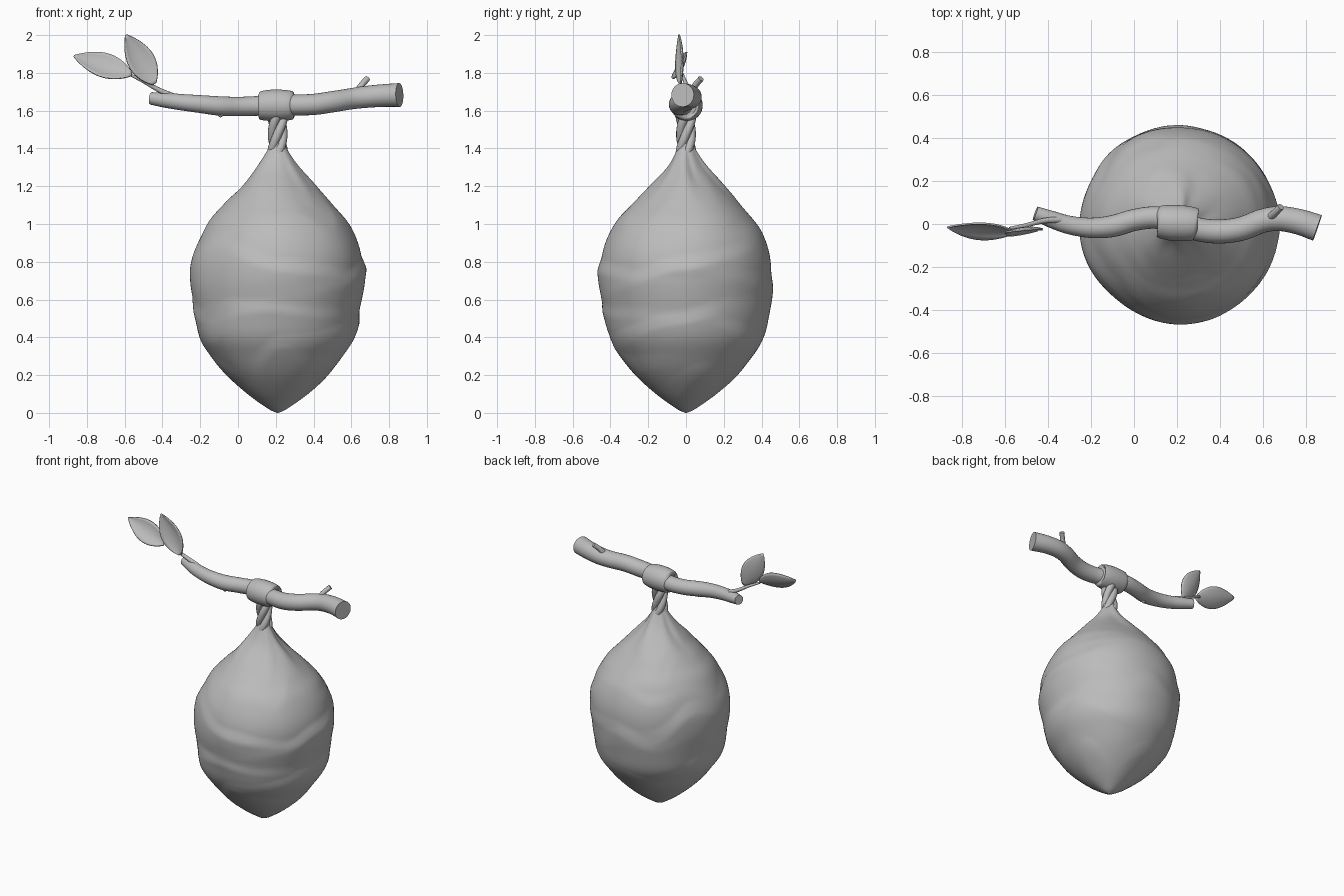
import bpy, bmesh, math
from mathutils import Vector, noise

cube = bpy.data.objects.get("Cube")
if cube:
    bpy.data.objects.remove(cube)

grey = bpy.data.materials.new("plain grey")
grey.use_nodes = True
grey.diffuse_color = (0.5, 0.5, 0.5, 1)
grey.node_tree.nodes["Principled BSDF"].inputs["Base Color"].default_value = (0.5, 0.5, 0.5, 1)

CX = 0.21  # hanging axis of the pod


def finish(name, bm, angle=40):
    bmesh.ops.recalc_face_normals(bm, faces=bm.faces)
    mesh = bpy.data.meshes.new(name)
    bm.to_mesh(mesh)
    bm.free()
    mesh.materials.append(grey)
    ob = bpy.data.objects.new(name, mesh)
    bpy.context.collection.objects.link(ob)
    bpy.ops.object.select_all(action='DESELECT')
    ob.select_set(True)
    bpy.context.view_layer.objects.active = ob
    bpy.ops.object.shade_smooth_by_angle(angle=math.radians(angle))
    return ob


def spline(points, steps):
    """Catmull-Rom curve through points of any dimension."""
    pts = [Vector(p) for p in points]
    pts = [2 * pts[0] - pts[1]] + pts + [2 * pts[-1] - pts[-2]]
    out = []
    for a, b, c, d in zip(pts, pts[1:], pts[2:], pts[3:]):
        for i in range(steps):
            t = i / steps
            out.append(0.5 * (2 * b + (c - a) * t + (2 * a - 5 * b + 4 * c - d) * t * t
                              + (3 * b - a - 3 * c + d) * t ** 3))
    return out + [pts[-2]]


def skin(bm, rings):
    for r, s in zip(rings, rings[1:]):
        n = len(r)
        for i in range(n):
            bm.faces.new((r[i], r[(i + 1) % n], s[(i + 1) % n], s[i]))


def tube(name, points, sides=20, steps=5):
    """Capped tube along (x, y, z, radius) points."""
    path = spline(points, steps) if steps > 1 else [Vector(p) for p in points]
    bm = bmesh.new()
    rings = []
    side = None
    for k, p in enumerate(path):
        t = (path[min(k + 1, len(path) - 1)] - path[max(k - 1, 0)]).to_3d().normalized()
        if side is None:
            side = t.orthogonal()
        side = (side - t * side.dot(t)).normalized()
        up = t.cross(side)
        ring = []
        for i in range(sides):
            a = math.tau * i / sides
            ring.append(bm.verts.new(p.to_3d() + p[3] * (side * math.cos(a) + up * math.sin(a))))
        rings.append(ring)
    skin(bm, rings)
    bm.faces.new(rings[0])
    bm.faces.new(rings[-1])
    return finish(name, bm)


def fold(a, z, turns, pitch, phase):
    """Asymmetric draped ridge that winds round the pod."""
    u = (z * pitch + turns * a / math.tau + phase) % 1
    return u / 0.75 if u < 0.75 else (1 - u) / 0.25


# Pod: lathe profile with winding cloth folds and gathers at the neck
profile = [(0.004, 0), (0.05, 0.022), (0.16, 0.1), (0.27, 0.2), (0.35, 0.3), (0.41, 0.4),
           (0.437, 0.52), (0.46, 0.7), (0.443, 0.85), (0.375, 1.0), (0.29, 1.1),
           (0.197, 1.2), (0.108, 1.3), (0.052, 1.39), (0.04, 1.43)]
bm = bmesh.new()
rings = []
for r, z in spline(profile, 9):
    ring = []
    for i in range(128):
        a = math.tau * i / 128
        d = Vector((math.cos(a), math.sin(a), 0))
        wob = noise.noise(d * 1.3 + Vector((0, 0, z * 1.6)))
        belly = math.sin(math.pi * min(1, max(0, z / 1.35)))
        soft = 0.5 + noise.noise(d * 1.5 + Vector((4, 2, z * 2)))
        h = fold(a, z + 0.12 * wob, 1, 3.6, 0.2) * 0.014 * soft
        h += fold(a, z + 0.15 * wob, -2, 2.8, 0.6) * 0.014 * (1 - soft)
        h = (h + 0.01 * wob - 0.006) * belly
        neck = math.exp(-((z - 1.25) / 0.12) ** 2)
        h += 0.012 * neck * math.sin(3 * a + 7 * z + 2 * wob)
        ring.append(bm.verts.new(d * max(0.003, r + h) + Vector((CX, 0, z))))
    rings.append(ring)
skin(bm, rings)
bm.faces.new(rings[0])
bm.faces.new(rings[-1])
finish("pod", bm, 60)

# Twisted cord holding the pod
for s in range(4):
    pts = []
    for k in range(15):
        t = k / 14
        a = math.tau * (s / 4 + 0.5 * t)
        rad = 0.028 + 0.004 * abs(2 * t - 1)
        pts.append((CX + rad * math.cos(a), rad * math.sin(a), 1.37 + 0.21 * t, 0.024))
    tube("cord_strand_%d" % (s + 1), pts, 12, 2)

# Branch, its wrapped band and side stubs
tube("branch", [(-0.46, 0.05, 1.665, 0.033), (-0.38, 0.02, 1.655, 0.04), (-0.3, -0.005, 1.645, 0.043),
                (-0.2, -0.018, 1.635, 0.047), (-0.1, -0.01, 1.625, 0.051), (0, 0.018, 1.622, 0.051),
                (0.1, 0.03, 1.625, 0.052), (0.2, 0.01, 1.628, 0.054), (0.3, -0.025, 1.63, 0.055),
                (0.4, -0.035, 1.633, 0.056), (0.5, -0.022, 1.647, 0.056), (0.6, 0.015, 1.663, 0.056),
                (0.68, 0.025, 1.673, 0.058), (0.77, 0.01, 1.68, 0.06), (0.855, -0.018, 1.683, 0.063)], 24)
tube("branch_band", [(0.11, 0.012, 1.627, 0.05), (0.113, 0.012, 1.627, 0.07), (0.13, 0.01, 1.627, 0.078),
                     (0.17, 0.006, 1.628, 0.083), (0.21, 0.004, 1.628, 0.084), (0.25, 0.002, 1.628, 0.082),
                     (0.28, 0, 1.628, 0.077), (0.293, -0.002, 1.628, 0.07), (0.296, -0.002, 1.628, 0.05)], 28, 3)
tube("twig_stub", [(0.63, 0.025, 1.69, 0.022), (0.655, 0.05, 1.735, 0.017), (0.685, 0.08, 1.77, 0.016)], 12)
tube("branch_knot", [(-0.08, -0.012, 1.6, 0.03), (-0.1, -0.014, 1.568, 0.008)], 12, 3)

# Leaf stems
tube("leaf_stem", [(-0.34, 0.02, 1.675, 0.016), (-0.42, 0.015, 1.71, 0.013),
                   (-0.5, -0.005, 1.755, 0.01), (-0.58, -0.02, 1.795, 0.007)], 10)


def leaf(name, base, tip, across, width, cup):
    """Pointed oval blade, cupped along its midrib, with thin sides."""
    base, tip, across = Vector(base), Vector(tip), Vector(across)
    axis = tip - base
    across = (across - axis * across.dot(axis) / axis.length_squared).normalized()
    normal = axis.cross(across).normalized()
    bm = bmesh.new()
    rows = []
    for k in range(17):
        t = k / 16
        w = width * math.sin(math.pi * (0.02 + 0.97 * t) ** 0.9) ** 0.85
        row = []
        for j in range(-4, 5):
            v = j / 4
            bend = cup * (v * v * w / width + 0.6 * (2 * t - 1) ** 2)
            row.append(bm.verts.new(base + axis * t + across * (v * w) + normal * bend))
        rows.append(row)
    for r, s in zip(rows, rows[1:]):
        for j in range(8):
            bm.faces.new((r[j], r[j + 1], s[j + 1], s[j]))
    ob = finish(name, bm)
    solid = ob.modifiers.new("thickness", 'SOLIDIFY')
    solid.thickness = 0.008
    solid.offset = 0


leaf("outer_leaf", (-0.565, -0.03, 1.785), (-0.87, -0.005, 1.885), (0.06, -0.08, -0.15), 0.074, 0.02)
leaf("inner_leaf", (-0.445, -0.015, 1.74), (-0.595, -0.025, 2.0), (0.12, 0.03, 0.07), 0.073, -0.02)
